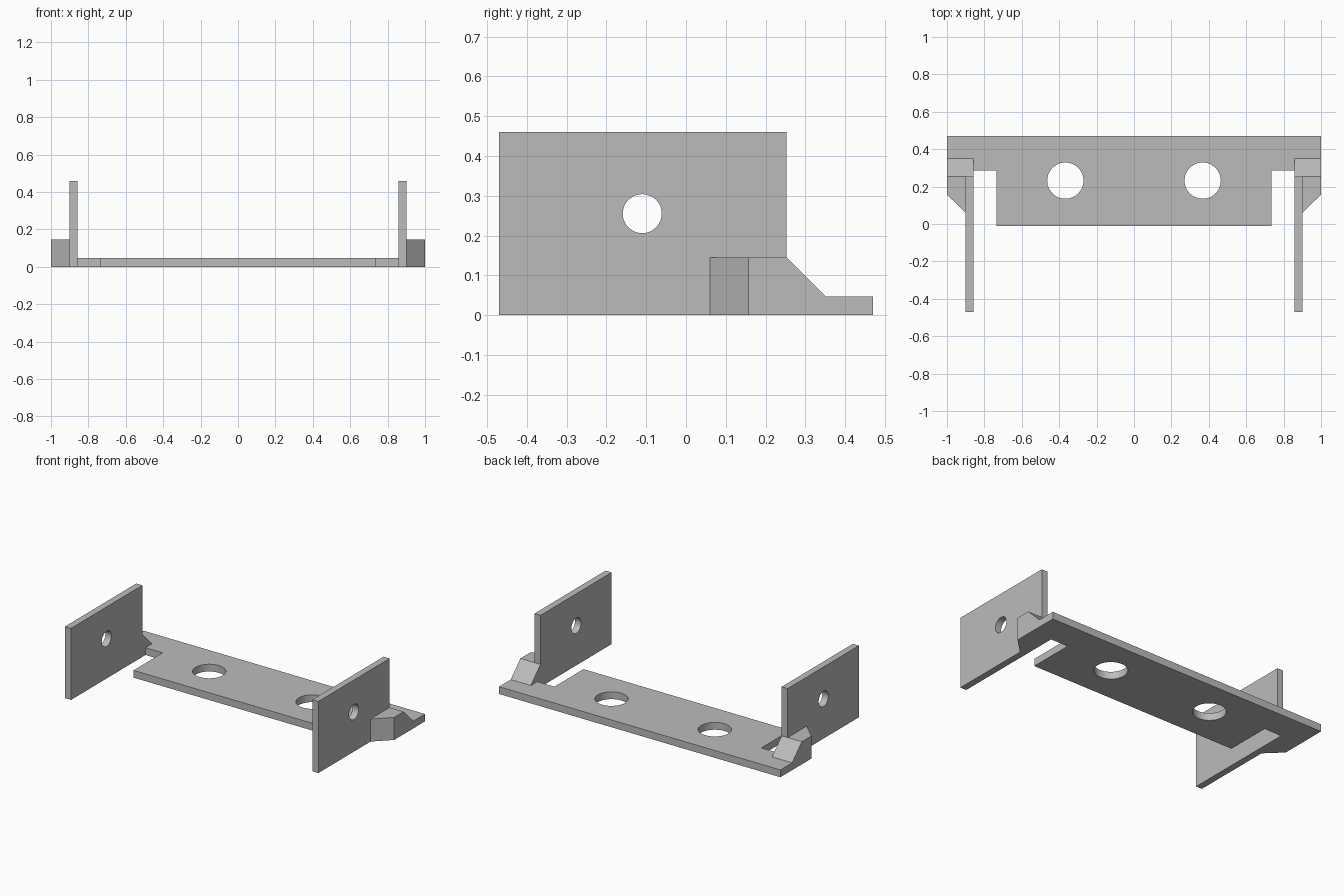
import bpy, bmesh, math
from mathutils import Vector, Matrix

cube = bpy.data.objects.get("Cube")
if cube:
    bpy.data.objects.remove(cube, do_unlink=True)

grey = bpy.data.materials.new("light_grey")
grey.use_nodes = True
colour = (0.5, 0.5, 0.5, 1)
grey.diffuse_color = colour
grey.node_tree.nodes["Principled BSDF"].inputs["Base Color"].default_value = colour

THICK = 0.047              # base plate thickness
WALL_IN, WALL_OUT = 0.857, 0.9
WALL_BACK = 0.253
BRACE_TOP = 0.145


def finish(bm, name):
    bmesh.ops.recalc_face_normals(bm, faces=bm.faces)
    mesh = bpy.data.meshes.new(name)
    bm.to_mesh(mesh)
    bm.free()
    mesh.materials.append(grey)
    obj = bpy.data.objects.new(name, mesh)
    bpy.context.collection.objects.link(obj)
    return obj


def prism(outline, z0, z1):
    """Vertical prism over an (x, y) outline."""
    bm = bmesh.new()
    face = bm.faces.new([bm.verts.new((x, y, z0)) for x, y in outline])
    ext = bmesh.ops.extrude_face_region(bm, geom=[face])
    verts = [g for g in ext["geom"] if isinstance(g, bmesh.types.BMVert)]
    bmesh.ops.translate(bm, verts=verts, vec=(0, 0, z1 - z0))
    return bm


def drill(obj, centre, radius, axis):
    """Bore a round hole through obj along the given axis."""
    bm = bmesh.new()
    turn = Vector((0, 0, 1)).rotation_difference(Vector(axis)).to_matrix().to_4x4()
    bmesh.ops.create_cone(bm, cap_ends=True, segments=48, radius1=radius, radius2=radius,
                          depth=0.3, matrix=Matrix.Translation(centre) @ turn)
    cutter = finish(bm, "hole_cutter")
    cutter.hide_render = True
    mod = obj.modifiers.new("hole", "BOOLEAN")
    mod.operation, mod.solver, mod.object = "DIFFERENCE", "EXACT", cutter
    select(obj)
    bpy.ops.object.modifier_apply(modifier=mod.name)
    bpy.data.objects.remove(cutter, do_unlink=True)


def select(obj):
    bpy.ops.object.select_all(action="DESELECT")
    obj.select_set(True)
    bpy.context.view_layer.objects.active = obj


# Base plate: notched outline that also carries the feet of the braces
half = [(0.735, -0.01), (0.735, 0.285), (WALL_IN, 0.285), (WALL_IN, WALL_BACK),
        (WALL_OUT, WALL_BACK), (WALL_OUT, 0.06), (1, 0.157), (1, 0.47)]
plate = finish(prism(half + [(-x, y) for x, y in reversed(half)], 0, THICK), "base_plate")
for s in (-1, 1):
    drill(plate, (s * 0.367, 0.232, 0), 0.097, (0, 0, 1))
parts = [plate]

for s, side in ((1, "left"), (-1, "right")):
    # Upright side wall with a round hole
    outline = [(s * x, y) for x, y in ((WALL_IN, -0.47), (WALL_OUT, -0.47),
                                       (WALL_OUT, WALL_BACK), (WALL_IN, WALL_BACK))]
    wall = finish(prism(outline, 0, 0.46), side + "_wall")
    drill(wall, (s * 0.88, -0.11, 0.255), 0.049, (1, 0, 0))
    parts.append(wall)

    # Corner brace wrapping the wall end, sloped down at the back
    outline = [(s * x, y) for x, y in ((WALL_OUT, 0.06), (1, 0.157), (1, 0.351), (WALL_IN, 0.351),
                                       (WALL_IN, WALL_BACK), (WALL_OUT, WALL_BACK))]
    bm = prism(outline, THICK, BRACE_TOP)
    cut = bmesh.ops.bisect_plane(bm, geom=bm.verts[:] + bm.edges[:] + bm.faces[:], dist=1e-5,
                                 plane_co=(0, WALL_BACK, BRACE_TOP), plane_no=(0, 1, 1),
                                 clear_outer=True)
    bmesh.ops.holes_fill(bm, edges=[e for e in bm.edges if e.is_boundary])
    parts.append(finish(bm, side + "_brace"))

for obj in parts:
    select(obj)
    bpy.ops.object.shade_smooth_by_angle(angle=math.radians(30))
